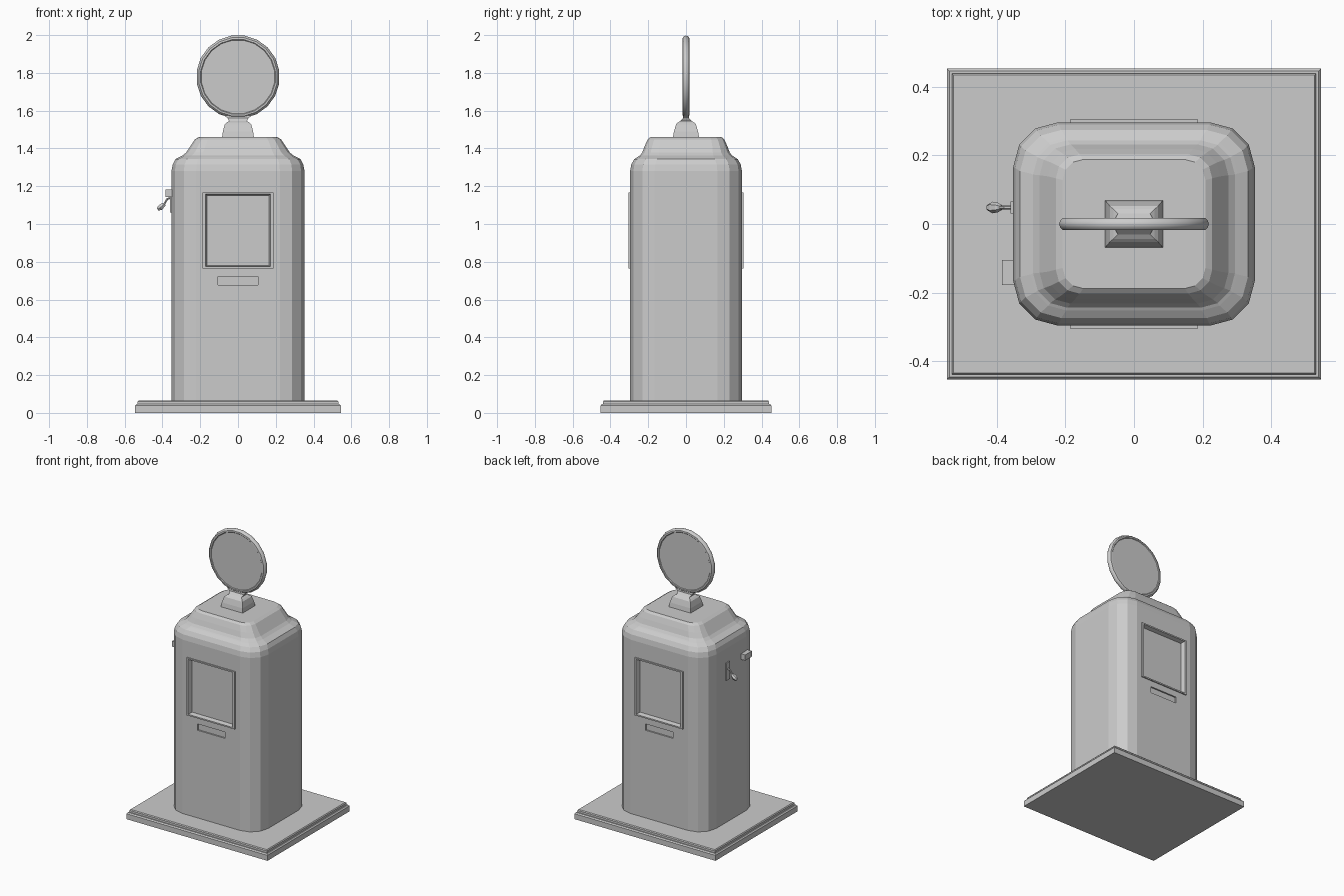
import bpy, bmesh, math
from mathutils import Vector

if "Cube" in bpy.data.objects:
    bpy.data.objects.remove(bpy.data.objects["Cube"])

grey = bpy.data.materials.new("plain grey")
grey.diffuse_color = (0.6, 0.6, 0.6, 1)
grey.use_nodes = True
grey.node_tree.nodes["Principled BSDF"].inputs["Base Color"].default_value = grey.diffuse_color


def loft(name, rings):
    """Skin a stack of equal-length point rings and cap both ends."""
    bm = bmesh.new()
    rows = [[bm.verts.new(p) for p in ring] for ring in rings]
    n = len(rows[0])
    for a, b in zip(rows, rows[1:]):
        for i in range(n):
            j = (i + 1) % n
            bm.faces.new((a[i], a[j], b[j], b[i]))
    bm.faces.new(rows[0][::-1])
    bm.faces.new(rows[-1])
    bmesh.ops.recalc_face_normals(bm, faces=bm.faces)
    mesh = bpy.data.meshes.new(name)
    bm.to_mesh(mesh)
    bm.free()
    mesh.materials.append(grey)
    obj = bpy.data.objects.new(name, mesh)
    bpy.context.collection.objects.link(obj)
    return obj


def rounded(hx, hy, r, z, seg=3):
    """Rounded rectangle ring; r = 0 gives four plain corners."""
    if r == 0:
        return [(hx, hy, z), (-hx, hy, z), (-hx, -hy, z), (hx, -hy, z)]
    pts = []
    for q, (sx, sy) in enumerate([(1, 1), (-1, 1), (-1, -1), (1, -1)]):
        for k in range(seg + 1):
            a = math.pi / 2 * (q + k / seg)
            pts.append((sx * (hx - r) + r * math.cos(a),
                        sy * (hy - r) + r * math.sin(a), z))
    return pts


def stack(name, sections):
    return loft(name, [rounded(*s) for s in sections])


def box(name, x0, x1, y0, y1, z0, z1):
    return loft(name, [[(x0, y0, z), (x1, y0, z), (x1, y1, z), (x0, y1, z)]
                       for z in (z0, z1)])


def cut(obj, cutter):
    mod = obj.modifiers.new("cut", 'BOOLEAN')
    mod.operation = 'DIFFERENCE'
    mod.solver = 'EXACT'
    mod.object = cutter
    bpy.context.view_layer.objects.active = obj
    bpy.ops.object.modifier_apply(modifier=mod.name)


def tube(name, path, sides=6):
    """Round bar through (point, radius) pairs lying in an x-z plane."""
    rings = []
    for i, (p, r) in enumerate(path):
        d = Vector(path[min(i + 1, len(path) - 1)][0]) - Vector(path[max(i - 1, 0)][0])
        side = Vector((0, 1, 0))
        up = d.normalized().cross(side)
        rings.append([Vector(p) + r * (math.cos(t) * side + math.sin(t) * up)
                      for t in (2 * math.pi * k / sides for k in range(sides))])
    return loft(name, rings)


# Stepped base slab
stack("base_slab", [(.545, .453, 0, 0), (.545, .453, 0, .038), (.538, .446, 0, .046),
                    (.531, .439, 0, .046), (.531, .439, 0, .06), (.526, .434, 0, .066)])

# Cabinet with rounded shoulders and domed cap
cabinet = stack("cabinet", [
    (.352, .296, .13, .06), (.352, .296, .13, 1.28), (.346, .29, .127, 1.315),
    (.332, .274, .12, 1.343), (.302, .252, .105, 1.358), (.294, .244, .1, 1.362),
    (.275, .232, .09, 1.378), (.252, .219, .08, 1.412), (.228, .203, .07, 1.448),
    (.208, .188, .06, 1.46)])

# Window frames, recessed panes and slots on front and back
for side, s in (("front", -1), ("back", 1)):
    frame = box(side + "_window_frame", -.187, .187, *sorted((s * .28, s * .304)), .765, 1.167)
    pane = loft("pane_cutter", [
        [(-w, s * y, .966 - h), (w, s * y, .966 - h), (w, s * y, .966 + h), (-w, s * y, .966 + h)]
        for w, h, y in ((.163, .185, .274), (.177, .195, .32))])
    slot = box("slot_cutter", -.106, .106, *sorted((s * .286, s * .32)), .678, .722)
    cut(frame, pane)
    cut(cabinet, pane)
    cut(cabinet, slot)
    for helper in (pane, slot):
        bpy.data.objects.remove(helper)

# Pedestal and flared neck under the sign
stack("sign_neck", [(.085, .07, 0, 1.455), (.08, .064, 0, 1.49), (.07, .052, 0, 1.528),
                    (.06, .043, 0, 1.537), (.047, .03, 0, 1.545), (.055, .016, 0, 1.56),
                    (.075, .014, 0, 1.575)])

# Round sign with a raised, rounded rim
profile = [(.196, -.014), (.2, -.018), (.21, -.017), (.218, -.01), (.221, 0)]
profile += [(r, -y) for r, y in profile[-2::-1]]
sign = loft("round_sign", [
    [(r * math.cos(a), y, 1.779 + r * math.sin(a))
     for a in (2 * math.pi * (k + .5) / 20 for k in range(20))] for r, y in profile])
bpy.context.view_layer.objects.active = sign
sign.select_set(True)
bpy.ops.object.shade_smooth_by_angle(angle=math.radians(35))

# Side fittings: small box, lever plate, bent lever with knob
box("side_box", -.384, -.345, -.178, -.105, 1.142, 1.182)
box("lever_plate", -.36, -.345, .03, .066, 1.06, 1.182)
tube("lever", [((-.35, .048, 1.14), .006), ((-.375, .048, 1.132), .006),
               ((-.388, .048, 1.11), .006), ((-.4, .048, 1.097), .006)])
tube("lever_knob", [((-.386, .048, 1.106), .008), ((-.397, .048, 1.1), .014),
                    ((-.412, .048, 1.086), .017), ((-.426, .048, 1.078), .009)])
